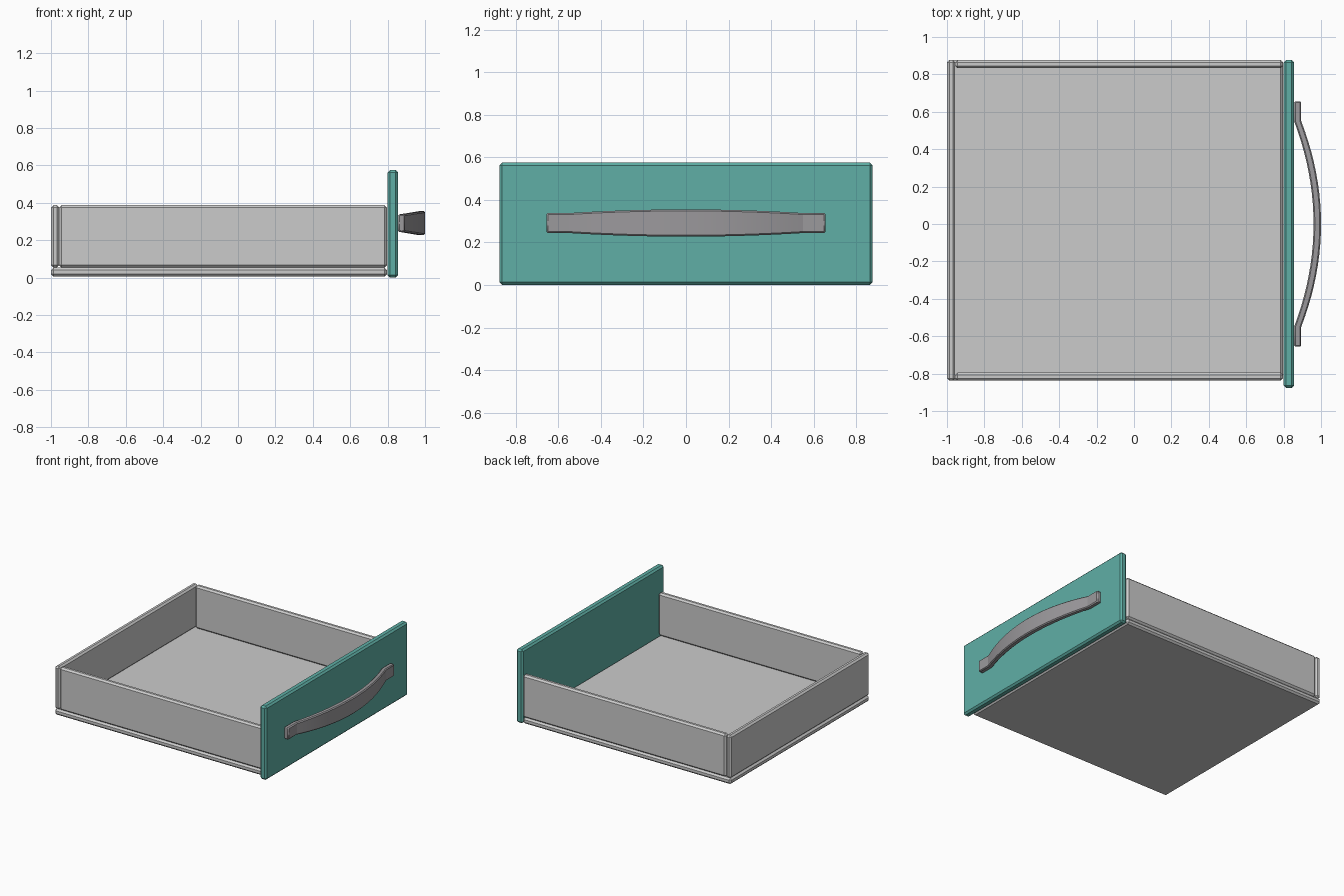
import bpy, bmesh, math

if "Cube" in bpy.data.objects:
    bpy.data.objects.remove(bpy.data.objects["Cube"])


def material(name, rgb):
    m = bpy.data.materials.new(name)
    m.diffuse_color = (*rgb, 1)
    m.use_nodes = True
    m.node_tree.nodes["Principled BSDF"].inputs["Base Color"].default_value = m.diffuse_color
    return m


GREY = material("light_grey", (0.60, 0.60, 0.60))
TEAL = material("teal", (0.115, 0.43, 0.38))
DARK = material("handle_grey", (0.33, 0.32, 0.335))


def finish(name, bm, mat, bevel):
    bmesh.ops.recalc_face_normals(bm, faces=bm.faces)
    me = bpy.data.meshes.new(name)
    bm.to_mesh(me)
    bm.free()
    me.materials.append(mat)
    ob = bpy.data.objects.new(name, me)
    bpy.context.collection.objects.link(ob)
    mod = ob.modifiers.new("bevel", 'BEVEL')
    mod.width = bevel
    mod.segments = 1
    mod.limit_method = 'ANGLE'
    mod.angle_limit = math.radians(45)
    return ob


def board(name, x, y, z, mat):
    """Chamfered board given by its (min, max) on each axis."""
    bm = bmesh.new()
    bmesh.ops.create_cube(bm, size=1)
    for v in bm.verts:
        v.co = [lo + (c + 0.5) * (hi - lo) for c, (lo, hi) in zip(v.co, (x, y, z))]
    return finish(name, bm, mat, 0.013)


# Drawer box
Y0, Y1, T = -0.838, 0.877, 0.044
WALL = (0.053, 0.387)
board("drawer_bottom", (-1, 0.797), (Y0, Y1), (0.006, 0.053), GREY)
board("back_wall", (-1, -0.956), (Y0, Y1), WALL, GREY)
board("left_wall", (-0.956, 0.797), (Y0, Y0 + T), WALL, GREY)
board("right_wall", (-0.956, 0.797), (Y1 - T, Y1), WALL, GREY)

# Front panel
board("front_panel", (0.80, 0.856), (-0.877, 0.877), (0.0, 0.575), TEAL)

# Bowed handle: flat end pads, arc between, taller towards the middle
N, SPAN = 20, 0.55
stations = [(-0.656, 0.0)]
for i in range(N + 1):
    y = SPAN * (2 * i / N - 1)
    stations.append((y, 1 - (y / SPAN) ** 2))
stations.append((0.656, 0.0))

bm = bmesh.new()
rings = []
for y, t in stations:
    inner, outer = 0.856 + 0.104 * t, 0.894 + 0.106 * t
    h = 0.047 + 0.017 * t
    rings.append([bm.verts.new((x, y, 0.291 + s * h))
                  for x, s in ((inner, -1), (outer, -1), (outer, 1), (inner, 1))])
for a, b in zip(rings, rings[1:]):
    for k in range(4):
        bm.faces.new((a[k], a[(k + 1) % 4], b[(k + 1) % 4], b[k]))
bm.faces.new(rings[0])
bm.faces.new(rings[-1])
handle = finish("handle", bm, DARK, 0.007)
bpy.context.view_layer.objects.active = handle
handle.select_set(True)
bpy.ops.object.shade_smooth_by_angle(angle=math.radians(15))
